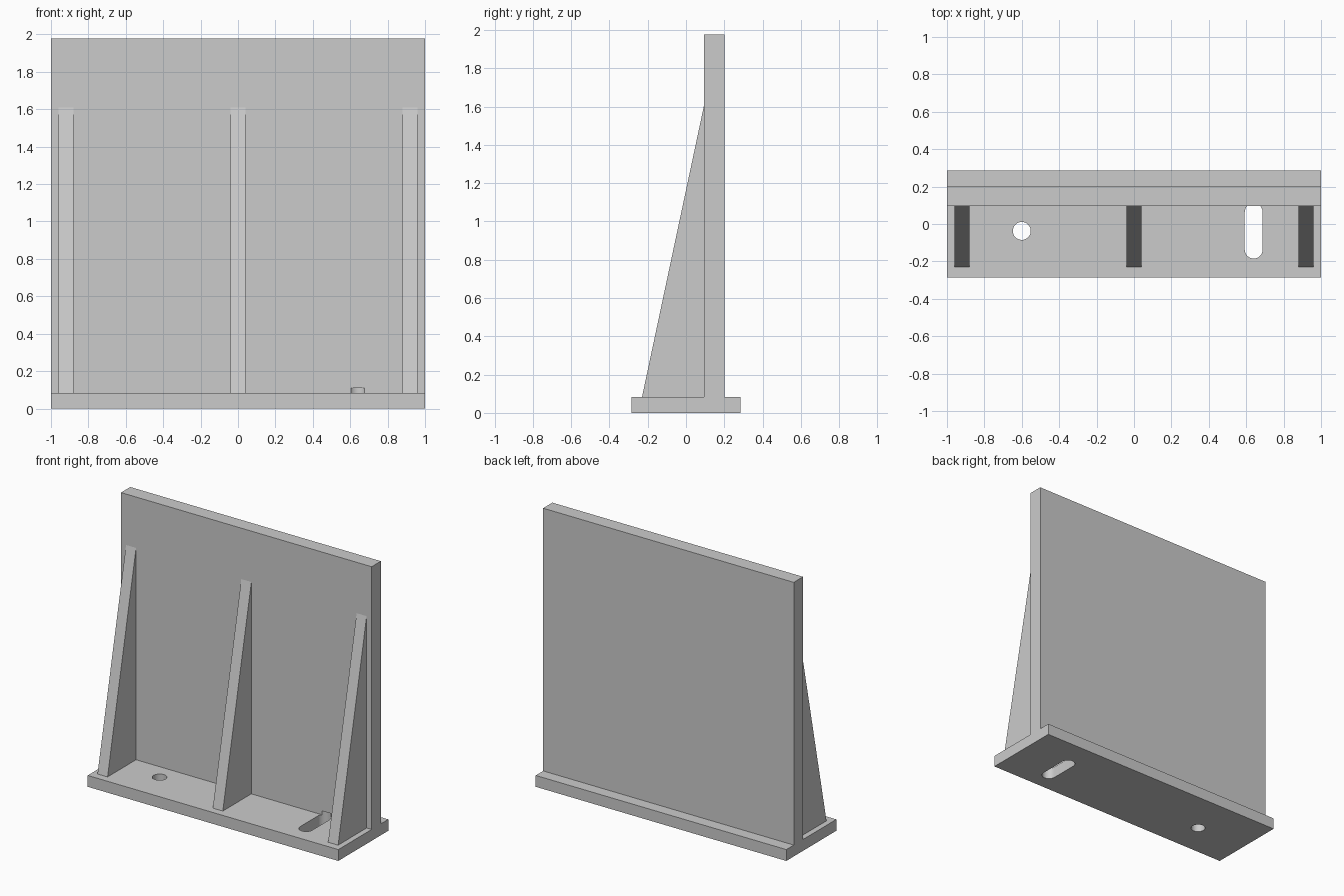
import bpy
import math

if "Cube" in bpy.data.objects:
    bpy.data.objects.remove(bpy.data.objects["Cube"], do_unlink=True)

GREY = (0.6, 0.6, 0.6, 1)
metal = bpy.data.materials.new("plain_grey")
metal.use_nodes = True
metal.diffuse_color = GREY
metal.node_tree.nodes["Principled BSDF"].inputs["Base Color"].default_value = GREY


def prism(name, profile, place, start, end):
    """Solid made by sweeping a 2D profile from start to end along one axis."""
    n = len(profile)
    verts = [place(a, b, t) for t in (start, end) for a, b in profile]
    faces = [list(range(n))[::-1], list(range(n, 2 * n))]
    faces += [[i, (i + 1) % n, n + (i + 1) % n, n + i] for i in range(n)]
    mesh = bpy.data.meshes.new(name)
    mesh.from_pydata(verts, [], faces)
    mesh.materials.append(metal)
    obj = bpy.data.objects.new(name, mesh)
    bpy.context.collection.objects.link(obj)
    return obj


def along_x(y, z, x):
    return (x, y, z)


def along_z(x, y, z):
    return (x, y, z)


def slot_outline(x, y, radius, half_straight, steps=16):
    """Counter-clockwise round outline, stretched along y into a slot."""
    points = []
    for end in (0, 1):
        for i in range(steps + (half_straight > 0)):
            a = math.pi * (end + i / steps)
            shift = half_straight if end == 0 else -half_straight
            points.append((x + radius * math.cos(a), y + radius * math.sin(a) + shift))
    return points


# Foot and upright wall, one inverted T section
FOOT, DEPTH, TOP = 0.082, 0.285, 1.977
FRONT, BACK = 0.095, 0.2
section = [(-DEPTH, 0), (DEPTH, 0), (DEPTH, FOOT), (BACK, FOOT),
           (BACK, TOP), (FRONT, TOP), (FRONT, FOOT), (-DEPTH, FOOT)]
body = prism("base_and_wall", section, along_x, -1, 1)

# Round bolt hole and adjusting slot through the foot
for name, x, straight in (("bolt_hole_cutter", -0.6, 0), ("slot_cutter", 0.64, 0.1)):
    cutter = prism(name, slot_outline(x, -0.037, 0.048, straight), along_z, -0.1, 0.11)
    cutter.hide_render = True
    cutter.hide_set(True)
    cut = body.modifiers.new(name, "BOOLEAN")
    cut.operation = "DIFFERENCE"
    cut.solver = "EXACT"
    cut.object = cutter

# Bake the cuts and drop the cutters
bpy.context.view_layer.update()
baked = bpy.data.meshes.new_from_object(body.evaluated_get(bpy.context.evaluated_depsgraph_get()))
cutters = [m.object for m in body.modifiers]
body.modifiers.clear()
body.data = baked
for cutter in cutters:
    bpy.data.objects.remove(cutter, do_unlink=True)

# Three triangular stiffening ribs
rib = [(-0.23, FOOT), (FRONT, FOOT), (FRONT, 1.61)]
for name, x in (("right_rib", -0.92), ("middle_rib", 0), ("left_rib", 0.92)):
    prism(name, rib, along_x, x - 0.04, x + 0.04)

# Smooth hole walls, sharp plate edges
bpy.ops.object.select_all(action="DESELECT")
body.select_set(True)
bpy.context.view_layer.objects.active = body
bpy.ops.object.shade_smooth_by_angle(angle=math.radians(30))
